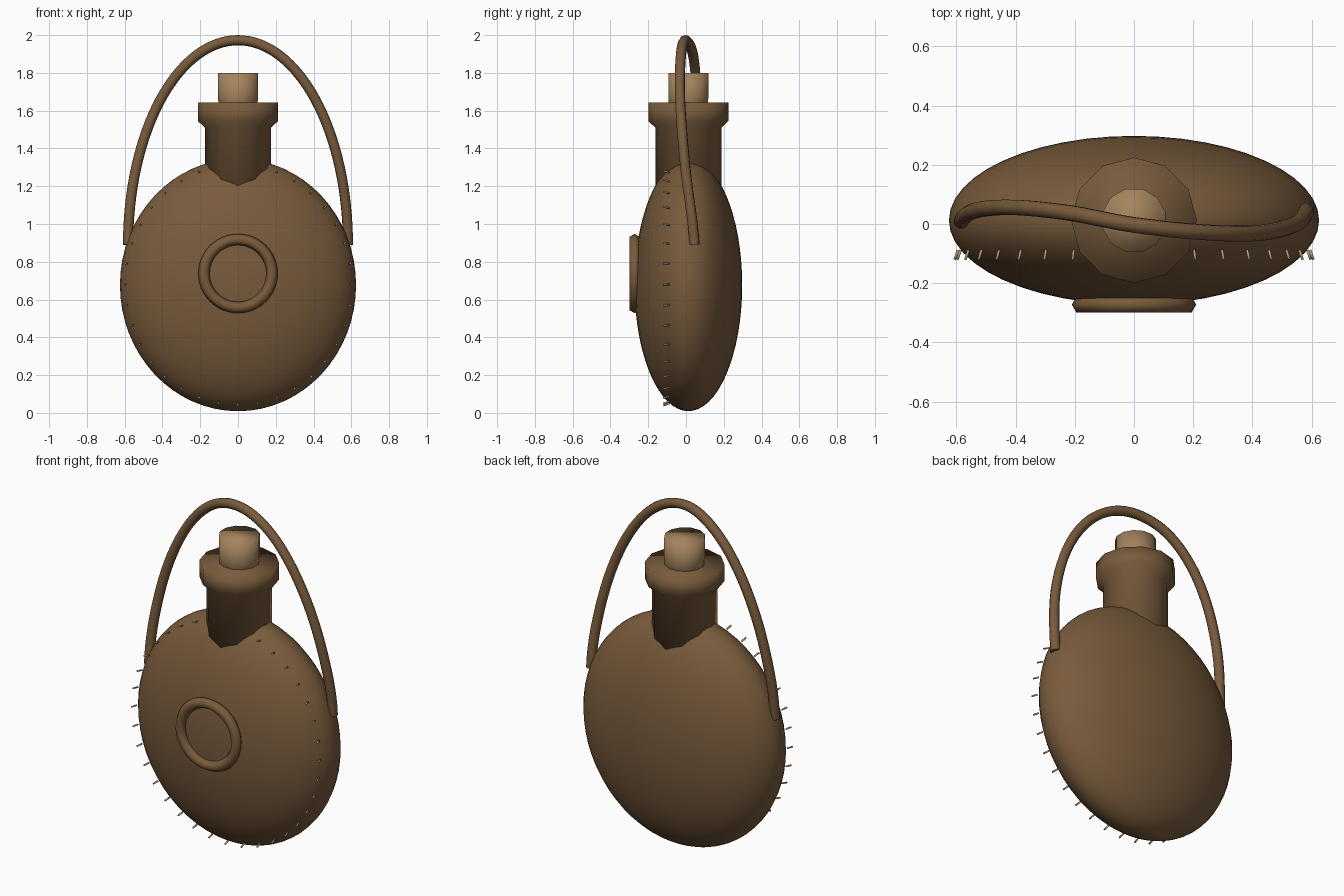
import bpy
import bmesh
from math import sin, cos, pi, radians
from mathutils import Matrix, Vector

if "Cube" in bpy.data.objects:
    bpy.data.objects.remove(bpy.data.objects["Cube"])

CENTRE_Y = 0.0125


def material(name, colour):
    mat = bpy.data.materials.new(name)
    mat.use_nodes = True
    mat.diffuse_color = (*colour, 1)
    mat.node_tree.nodes["Principled BSDF"].inputs["Base Color"].default_value = (*colour, 1)
    return mat


leather = material("brown_leather", (0.19, 0.105, 0.045))
cork = material("tan_cork", (0.37, 0.23, 0.11))
thread = material("pale_thread", (0.45, 0.36, 0.23))


def finish(name, bm, mat):
    """Turn a bmesh into a smooth-shaded object."""
    bmesh.ops.recalc_face_normals(bm, faces=bm.faces)
    for face in bm.faces:
        face.smooth = True
    mesh = bpy.data.meshes.new(name)
    bm.to_mesh(mesh)
    bm.free()
    mesh.materials.append(mat)
    ob = bpy.data.objects.new(name, mesh)
    bpy.context.collection.objects.link(ob)
    return ob


def lathe(name, profile, sides, mat, turn=0.0):
    """Capped solid of revolution about the flask's upright axis."""
    bm = bmesh.new()
    rings = []
    for r, z in profile:
        angles = [turn + 2 * pi * i / sides for i in range(sides)]
        rings.append([bm.verts.new((r * cos(a), CENTRE_Y + r * sin(a), z)) for a in angles])
    for low, high in zip(rings, rings[1:]):
        for i in range(sides):
            j = (i + 1) % sides
            bm.faces.new((low[i], low[j], high[j], high[i]))
    bm.faces.new(rings[0])
    bm.faces.new(rings[-1])
    return finish(name, bm, mat)


# Flattened round body
bm = bmesh.new()
bmesh.ops.create_uvsphere(bm, u_segments=48, v_segments=32, radius=1)
bmesh.ops.scale(bm, vec=(0.625, 0.285, 0.668), verts=bm.verts)
bmesh.ops.translate(bm, vec=(0, CENTRE_Y, 0.677), verts=bm.verts)
finish("body", bm, leather)

# Neck with flared collar, and stopper
lathe("neck", [(0.175, 1.0), (0.175, 1.51), (0.212, 1.545), (0.212, 1.642)], 12, leather)
lathe("stopper", [(0.104, 1.58), (0.11, 1.68), (0.11, 1.8)], 12, cork, radians(15))

# Raised ring on the front
bm = bmesh.new()
MAJOR, MINOR, SIDES, STEPS = 0.18, 0.03, 6, 48
grid = []
for i in range(STEPS):
    a = 2 * pi * i / STEPS
    loop = []
    for k in range(SIDES):
        b = 2 * pi * k / SIDES
        r = MAJOR + MINOR * cos(b)
        loop.append(bm.verts.new((r * cos(a), -0.272 + MINOR * sin(b), 0.738 + r * sin(a))))
    grid.append(loop)
for i in range(STEPS):
    here, there = grid[i], grid[(i + 1) % STEPS]
    for k in range(SIDES):
        n = (k + 1) % SIDES
        bm.faces.new((here[k], here[n], there[n], there[k]))
finish("front_ring", bm, leather)

# Carrying strap: half ellipse that sways sideways in y
sway = [0.01, 0.045, 0.056, 0.038, -0.003, -0.027, -0.031, -0.004, 0.045]
curve = bpy.data.curves.new("strap_path", "CURVE")
curve.dimensions = "3D"
curve.bevel_depth = 0.027
curve.bevel_resolution = 3
curve.use_fill_caps = True
curve.resolution_u = 8
spline = curve.splines.new("BEZIER")
spline.bezier_points.add(len(sway) - 1)
for i, (point, y) in enumerate(zip(spline.bezier_points, sway)):
    t = pi * i / (len(sway) - 1)
    # Tangent handles follow the ellipse
    slope = (sway[min(i + 1, len(sway) - 1)] - sway[max(i - 1, 0)]) / 2
    step = pi / (len(sway) - 1) / 3
    tangent = Vector((0.582 * sin(t) * step, slope / 3, 1.083 * cos(t) * step))
    point.co = (-0.582 * cos(t), y, 0.89 + 1.083 * sin(t))
    point.handle_left_type = point.handle_right_type = "FREE"
    point.handle_left = point.co - tangent
    point.handle_right = point.co + tangent
path = bpy.data.objects.new("strap_path", curve)
bpy.context.collection.objects.link(path)
bpy.context.view_layer.update()
graph = bpy.context.evaluated_depsgraph_get()
strap_mesh = bpy.data.meshes.new_from_object(path.evaluated_get(graph))
bpy.data.objects.remove(path)
bm = bmesh.new()
bm.from_mesh(strap_mesh)
bpy.data.meshes.remove(strap_mesh)
finish("strap", bm, leather)

# Row of stitches around the front edge, leaving a gap at the neck
bm = bmesh.new()
for degrees in range(-160, 161, 10):
    a = radians(degrees)
    outward = Vector((sin(a), 0, -cos(a)))
    axis = (outward * 0.35 + Vector((0, -1, 0))).normalized()
    spot = Vector((0.6 * sin(a), -0.104, 0.68 - 0.635 * cos(a)))
    place = Matrix.Translation(spot) @ axis.to_track_quat("Z", "Y").to_matrix().to_4x4()
    bmesh.ops.create_cone(bm, cap_ends=True, segments=6, radius1=0.005,
                          radius2=0.005, depth=0.034, matrix=place)
finish("stitches", bm, thread)
